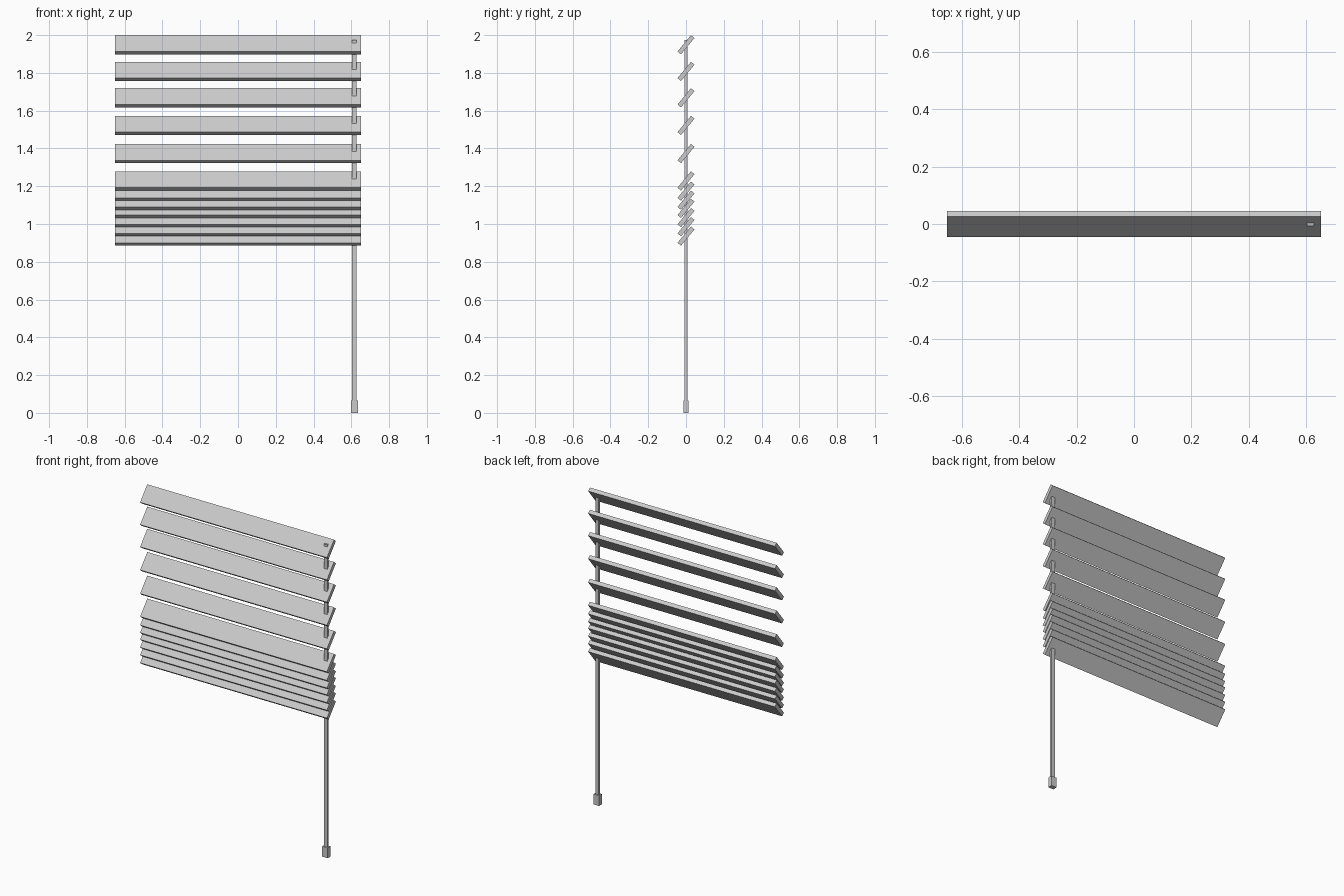
import bpy, math
from mathutils import Matrix

if "Cube" in bpy.data.objects:
    bpy.data.objects.remove(bpy.data.objects["Cube"])

# Box helper: full dimensions, centre, optional tilt about x
def box(name, size, loc, tilt=0.0):
    bpy.ops.mesh.primitive_cube_add(size=1)
    ob = bpy.context.object
    ob.name = name
    ob.data.transform(Matrix.Rotation(tilt, 4, 'X') @ Matrix.Diagonal((*size, 1)))
    ob.location = loc
    return ob

# Tilted slats: five spread out, the rest gathered at the bottom
TILT = math.radians(50.5)
slat_centres = [1.949, 1.808, 1.668, 1.522, 1.373, 1.228,
                1.174, 1.126, 1.083, 1.034, 0.986, 0.936]
for i, z in enumerate(slat_centres):
    box(f"slat_{i + 1:02d}", (1.304, 0.112, 0.024), (0, 0, z), TILT)

# Pull cord running through the slats, with its end weight
CORD_X = 0.6165
box("pull_cord", (0.024, 0.014, 1.923), (CORD_X, 0, 0.05 + 1.923 / 2))
box("cord_weight", (0.038, 0.028, 0.065), (CORD_X, 0, 0.0325))
